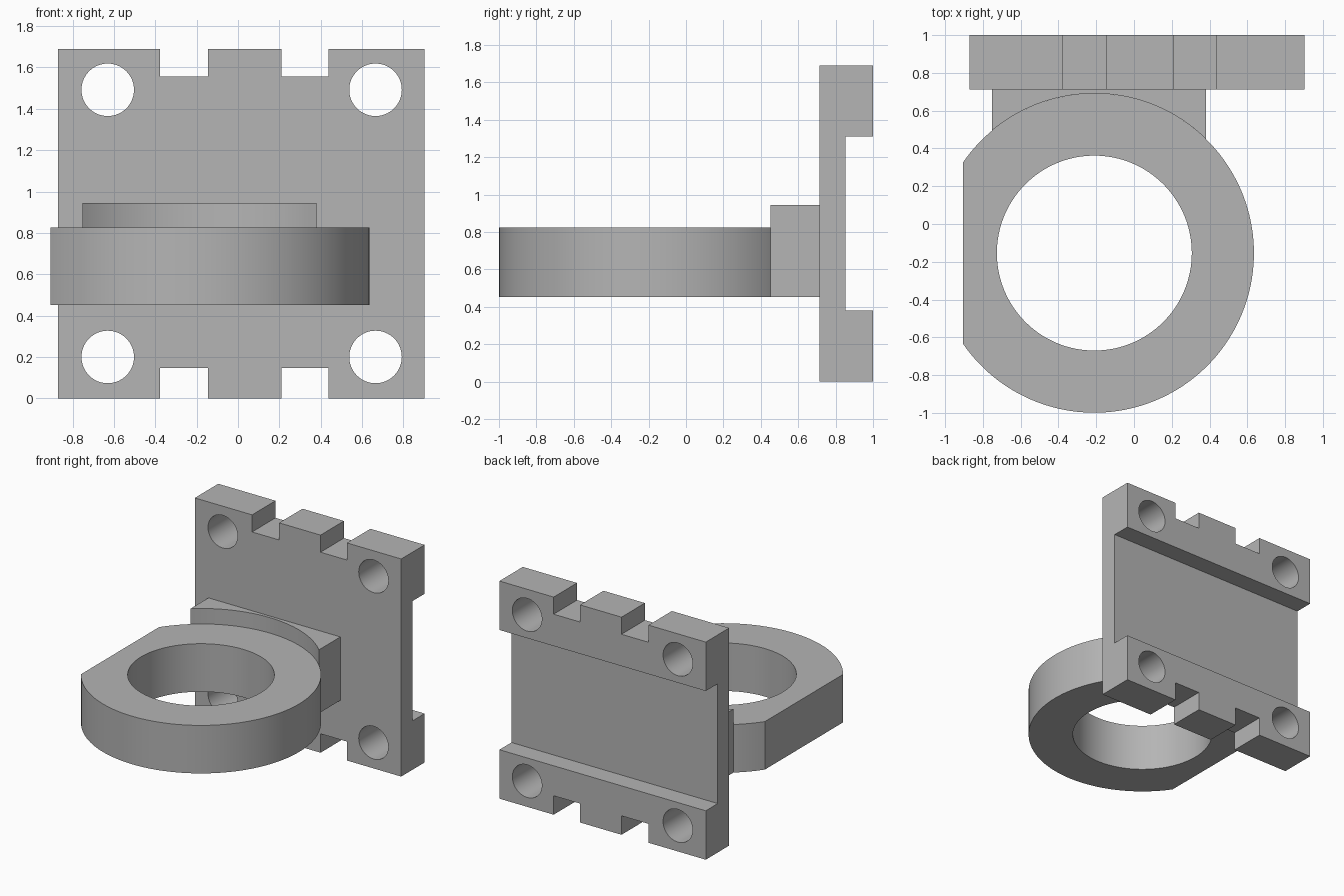
import bpy, bmesh, math

if "Cube" in bpy.data.objects:
    bpy.data.objects.remove(bpy.data.objects["Cube"])

grey = bpy.data.materials.new("plain grey")
grey.diffuse_color = (0.46, 0.46, 0.46, 1)
grey.use_nodes = True
grey.node_tree.nodes["Principled BSDF"].inputs["Base Color"].default_value = grey.diffuse_color


def prism(name, pts, lo, hi, axis="z"):
    """Extrude a closed outline: (x, y) along z, or (x, z) along y."""
    bm = bmesh.new()
    put = (lambda a, b: (a, b, lo)) if axis == "z" else (lambda a, b: (a, lo, b))
    move = (0, 0, hi - lo) if axis == "z" else (0, hi - lo, 0)
    face = bm.faces.new([bm.verts.new(put(a, b)) for a, b in pts])
    ext = bmesh.ops.extrude_face_region(bm, geom=[face], use_keep_orig=True)
    verts = [g for g in ext["geom"] if isinstance(g, bmesh.types.BMVert)]
    bmesh.ops.translate(bm, vec=move, verts=verts)
    bmesh.ops.recalc_face_normals(bm, faces=bm.faces)
    mesh = bpy.data.meshes.new(name)
    bm.to_mesh(mesh)
    bm.free()
    mesh.materials.append(grey)
    obj = bpy.data.objects.new(name, mesh)
    bpy.context.collection.objects.link(obj)
    return obj


def arc(cx, cy, r, a0, a1, n):
    return [(cx + r * math.cos(a0 + (a1 - a0) * i / n),
             cy + r * math.sin(a0 + (a1 - a0) * i / n)) for i in range(n + 1)]


def circle(cx, cy, r, n):
    return arc(cx, cy, r, 0, 2 * math.pi, n)[:-1]


def rect(x0, x1, y0, y1):
    return [(x0, y0), (x1, y0), (x1, y1), (x0, y1)]


def select(obj):
    bpy.ops.object.select_all(action="DESELECT")
    obj.select_set(True)
    bpy.context.view_layer.objects.active = obj


def cut(obj, cutter):
    mod = obj.modifiers.new("cut", "BOOLEAN")
    mod.operation, mod.solver, mod.object = "DIFFERENCE", "EXACT", cutter
    select(obj)
    bpy.ops.object.modifier_apply(modifier=mod.name)
    bpy.data.objects.remove(cutter)


# Mounting plate with edge notches, rear channel and four bolt holes
X0, X1, TOP, FRONT, BACK = -0.87, 0.903, 1.69, 0.713, 1.0
plate = prism("mounting_plate", rect(X0, X1, 0, TOP), FRONT, BACK, "y")
cut(plate, prism("channel_cutter", rect(-1.2, 1.2, 0.38, 1.31), 0.853, 1.2, "y"))
for x0, x1 in ((-0.378, -0.146), (0.21, 0.437)):
    for z0, z1 in ((-0.2, 0.147), (1.557, 1.9)):
        cut(plate, prism("notch_cutter", rect(x0, x1, z0, z1), 0.5, 1.2, "y"))
for x in (-0.63, 0.665):
    for z in (0.2, 1.492):
        cut(plate, prism("hole_cutter", circle(x, z, 0.127, 64), 0.5, 1.2, "y"))

# Clamp ring with a flat on its left side
CX, CY, R = -0.21, -0.154, 0.845
half = math.acos((0.906 + CX) / R)
ring = prism("clamp_ring", arc(CX, CY, R, half - math.pi, math.pi - half, 128), 0.452, 0.825)
cut(ring, prism("bore_cutter", circle(CX, CY, 0.516, 128), 0.2, 1.2))

# Bracket joining ring and plate, its front hollowed to the ring's curve
BL, BR = -0.753, 0.38
a0, a1 = math.acos((BR - CX) / R), math.acos((BL - CX) / R)
bracket = prism("bracket", arc(CX, CY, R, a0, a1, 48) + [(BL, FRONT), (BR, FRONT)], 0.452, 0.945)

for obj in (plate, ring, bracket):
    select(obj)
    bpy.ops.object.shade_smooth_by_angle(angle=math.radians(30))
